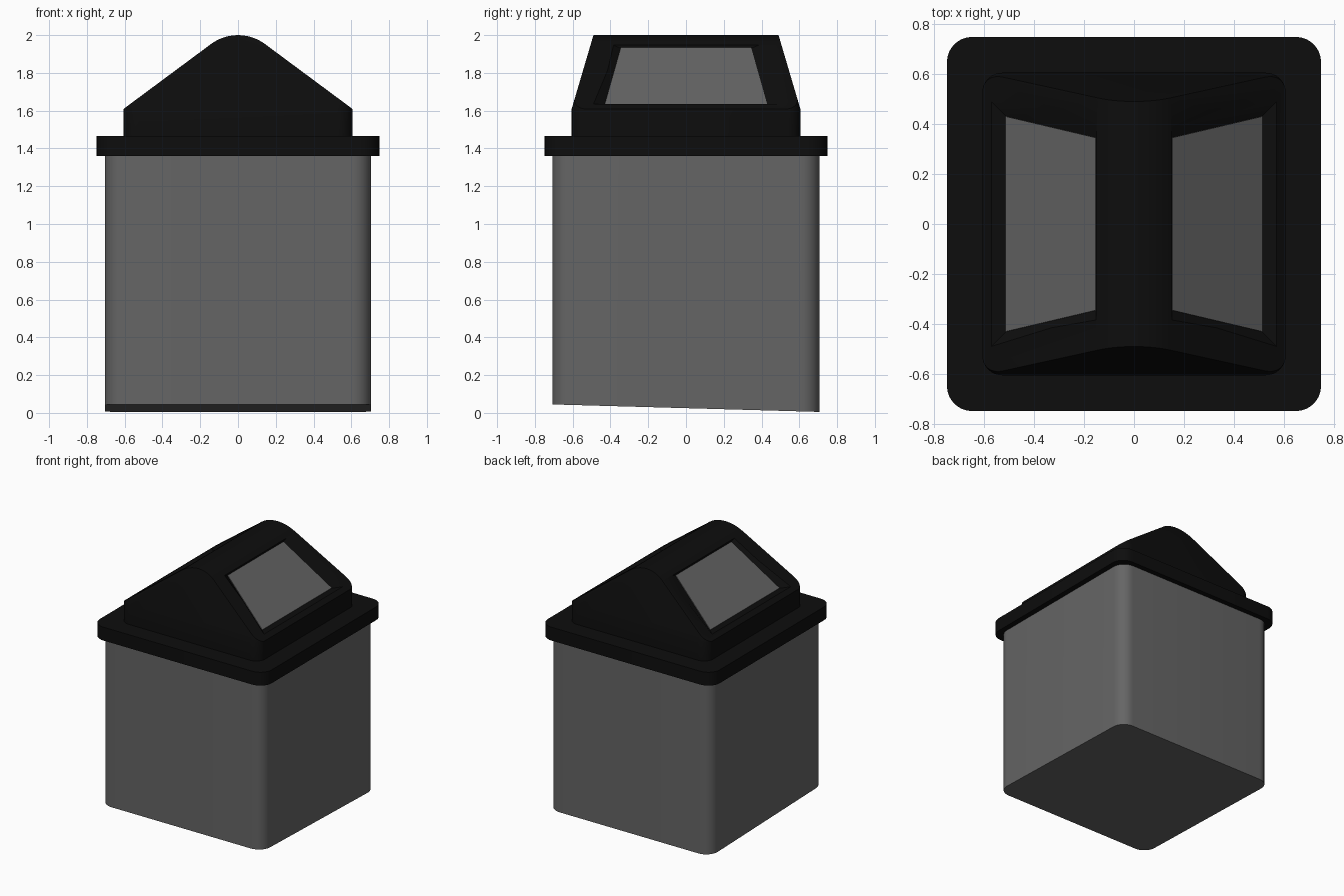
import bpy, bmesh, math

if "Cube" in bpy.data.objects:
    bpy.data.objects.remove(bpy.data.objects["Cube"], do_unlink=True)


def material(name, v):
    m = bpy.data.materials.new(name)
    m.use_nodes = True
    m.diffuse_color = (v, v, v, 1)
    bsdf = m.node_tree.nodes["Principled BSDF"]
    bsdf.inputs["Base Color"].default_value = (v, v, v, 1)
    bsdf.inputs["Roughness"].default_value = 0.6
    return m


black = material("black plastic", 0.004)
grey = material("grey plastic", 0.13)


def finish(name, bm, mat):
    bmesh.ops.recalc_face_normals(bm, faces=bm.faces)
    me = bpy.data.meshes.new(name)
    bm.to_mesh(me)
    bm.free()
    me.materials.append(mat)
    ob = bpy.data.objects.new(name, me)
    bpy.context.collection.objects.link(ob)
    return ob


def rounded_rect(hx, hy, r, z, steps=8):
    pts = []
    for k, (sx, sy) in enumerate([(1, 1), (-1, 1), (-1, -1), (1, -1)]):
        for i in range(steps + 1):
            a = math.pi / 2 * (k + i / steps)
            pts.append((sx * (hx - r) + r * math.cos(a), sy * (hy - r) + r * math.sin(a), z))
    return pts


def loft(name, rings, mat):
    """Skin a stack of equal point rings and cap both ends."""
    bm = bmesh.new()
    loops = [[bm.verts.new(p) for p in ring] for ring in rings]
    n = len(loops[0])
    for a, b in zip(loops, loops[1:]):
        for i in range(n):
            j = (i + 1) % n
            bm.faces.new((a[i], a[j], b[j], b[i]))
    bm.faces.new(loops[0][::-1])
    bm.faces.new(loops[-1])
    return finish(name, bm, mat)


def select_only(ob):
    bpy.ops.object.select_all(action="DESELECT")
    ob.select_set(True)
    bpy.context.view_layer.objects.active = ob


def boolean(ob, cutter, operation):
    mod = ob.modifiers.new(operation.title(), "BOOLEAN")
    mod.operation, mod.object, mod.solver = operation, cutter, "EXACT"
    select_only(ob)
    bpy.ops.object.modifier_apply(modifier=mod.name)
    bpy.data.objects.remove(cutter, do_unlink=True)


def smooth(ob):
    select_only(ob)
    bpy.ops.object.shade_smooth_by_angle(angle=math.radians(30))


# Bin body, with an underside that rises towards the front
base = [(x, y, 0.025 - 0.028 * y) for x, y, z in rounded_rect(0.705, 0.708, 0.1, 0)]
body = loft("bin_body", [base, rounded_rect(0.705, 0.708, 0.1, 1.4)], grey)

# Lid rim
rim = loft("lid_rim", [rounded_rect(0.748, 0.748, 0.1, z) for z in (1.36, 1.465)], black)

# Hood: gabled profile with a rounded ridge, trimmed by a tapering rounded block
R = 0.24
slope = math.atan2(0.35, 0.455)
profile = [(-0.605, 1.45), (0.605, 1.45), (0.605, 1.61)]
for i in range(13):
    a = slope * (1 - i / 6)
    profile.append((R * math.sin(a), 2 - R + R * math.cos(a)))
profile.append((-0.605, 1.61))
hood = loft("hood", [[(x, y, z) for x, z in profile] for y in (-0.7, 0.7)], black)
block = loft("hood_block", [rounded_rect(0.607, 0.605, 0.08, 1.4),
                            rounded_rect(0.607, 0.605, 0.08, 1.61),
                            rounded_rect(0.607, 0.487, 0.08, 2.01)], black)
boolean(hood, block, "INTERSECT")

# Flared recess and swing flap on each slope
for side, label in ((1, "left"), (-1, "right")):
    def quad(low, high):
        (xl, yl, zl), (xh, yh, zh) = low, high
        return [(side * xl, -yl, zl), (side * xl, yl, zl),
                (side * xh, yh, zh), (side * xh, -yh, zh)]
    inner = quad((0.51, 0.43, 1.63), (0.15, 0.345, 1.93))
    outer = quad((0.60, 0.52, 1.64), (0.155, 0.475, 1.985))
    boolean(hood, loft("recess_cutter", [inner, outer], black), "DIFFERENCE")
    face = [(x + side * 0.003, y, z + 0.004) for x, y, z in inner]
    loft(label + "_flap", [inner, face], grey)

for ob in (body, rim, hood):
    smooth(ob)
